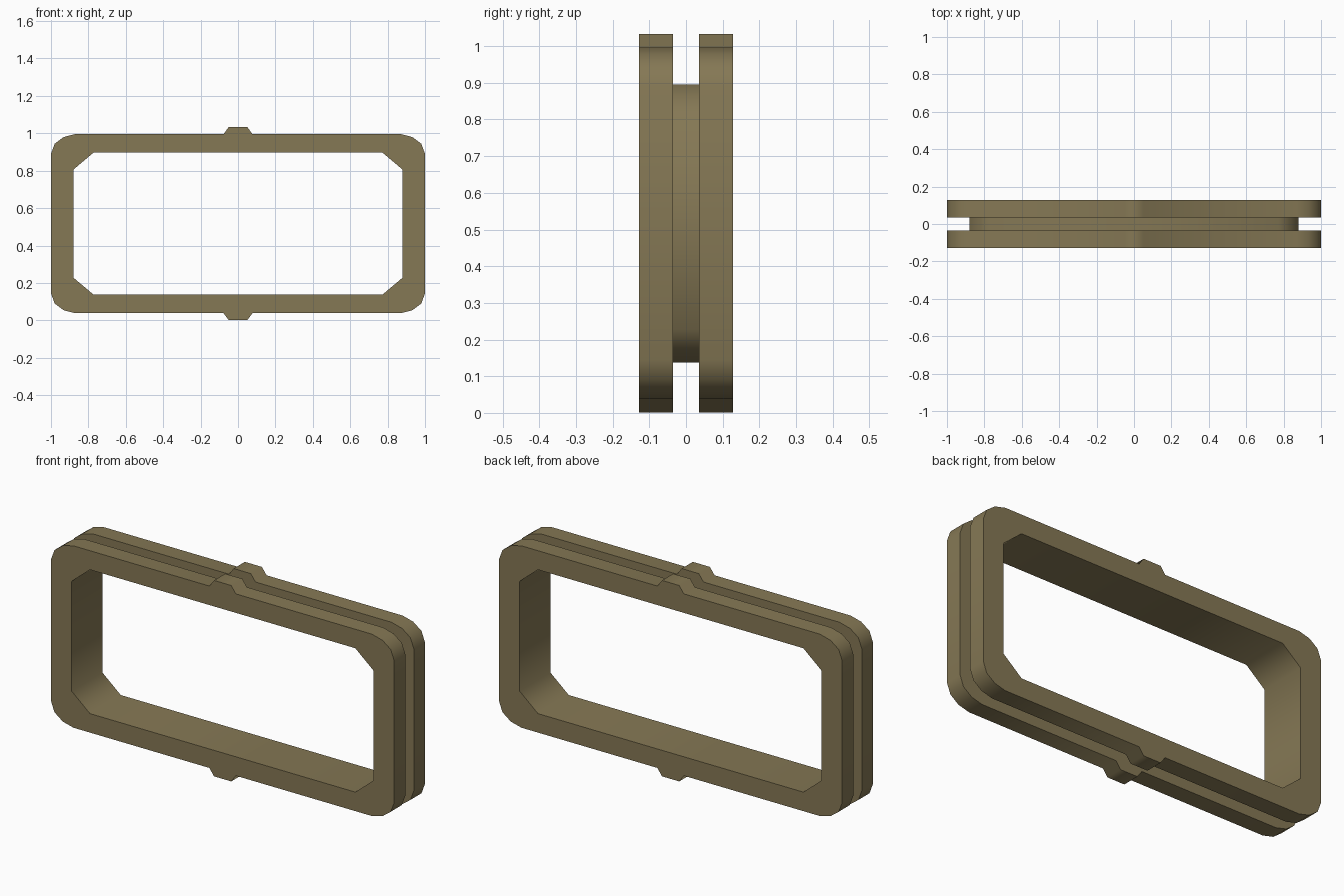
import bpy, bmesh, math

if "Cube" in bpy.data.objects:
    bpy.data.objects.remove(bpy.data.objects["Cube"])

CZ = 0.517                      # mid height of the frame
HALF_DEPTH, HALF_GROOVE = 0.128, 0.0355

mat = bpy.data.materials.new("olive_metal")
mat.diffuse_color = (0.235, 0.188, 0.09, 1)
mat.use_nodes = True
mat.node_tree.nodes["Principled BSDF"].inputs["Base Color"].default_value = mat.diffuse_color


def mirror_quarter(quarter):
    """Turn a quarter outline (right side up to the top) into a closed loop."""
    half = quarter + [(-x, z) for x, z in reversed(quarter)]
    loop = half + [(-x, -z) for x, z in half]
    return [(x, z + CZ) for x, z in loop]


# Rounded outer outline with a small locating tab, and chamfered opening
outer = mirror_quarter([(1, 0.373), (0.98, 0.427), (0.932, 0.463), (0.87, 0.479),
                        (0.077, 0.479), (0.05, 0.516)])
inner = mirror_quarter([(0.88, 0.289), (0.773, 0.379)])


def ring(bm, outline, y):
    verts = [bm.verts.new((x, y, z)) for x, z in outline]
    edges = [bm.edges.new((v, verts[(i + 1) % len(verts)])) for i, v in enumerate(verts)]
    return verts, edges


def wall(bm, a, b):
    n = len(a)
    for i in range(n):
        j = (i + 1) % n
        bm.faces.new((a[i], a[j], b[j], b[i]))


def finish(bm, name):
    bmesh.ops.recalc_face_normals(bm, faces=bm.faces)
    mesh = bpy.data.meshes.new(name)
    bm.to_mesh(mesh)
    bm.free()
    obj = bpy.data.objects.new(name, mesh)
    bpy.context.collection.objects.link(obj)
    mesh.materials.append(mat)
    bpy.ops.object.select_all(action='DESELECT')
    obj.select_set(True)
    bpy.context.view_layer.objects.active = obj
    bpy.ops.object.shade_smooth_by_angle(angle=math.radians(60))
    return obj


def plate(name, y0, y1):
    bm = bmesh.new()
    loops = []
    for y in (y0, y1):
        ov, oe = ring(bm, outer, y)
        iv, ie = ring(bm, inner, y)
        bmesh.ops.triangle_fill(bm, edges=oe + ie, use_beauty=True, normal=(0, 1, 0))
        loops.append((ov, iv))
    for k in range(2):
        wall(bm, loops[0][k], loops[1][k])
    return finish(bm, name)


# Two flanges
plate("front_flange", -HALF_DEPTH, -HALF_GROOVE)
plate("back_flange", HALF_GROOVE, HALF_DEPTH)

# Thin sheet joining the flanges around the opening
bm = bmesh.new()
wall(bm, ring(bm, inner, -HALF_GROOVE)[0], ring(bm, inner, HALF_GROOVE)[0])
finish(bm, "groove_floor")
